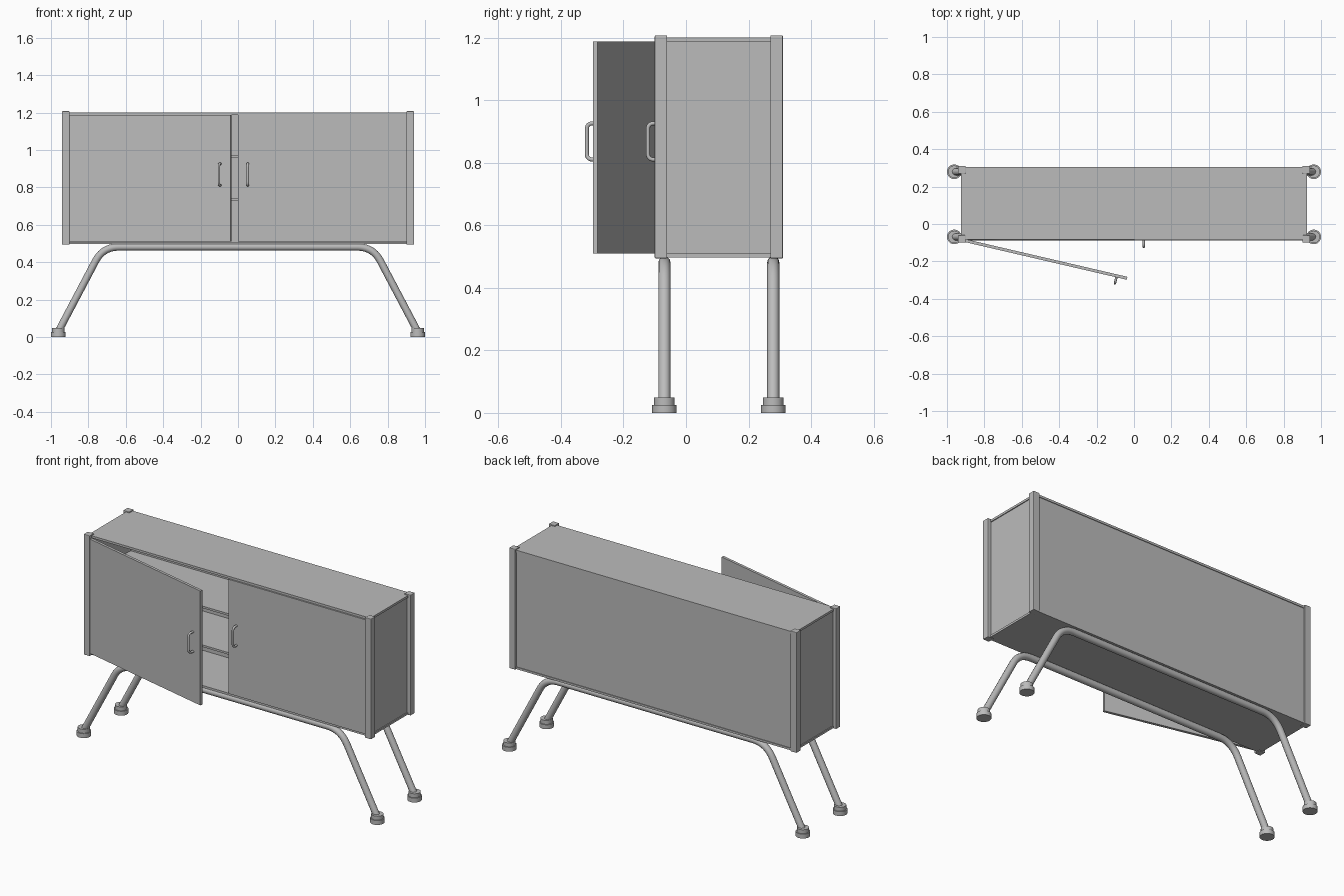
import bpy
from math import radians, cos, sin
from mathutils import Matrix, Vector

cube = bpy.data.objects.get("Cube")
if cube:
    bpy.data.objects.remove(cube, do_unlink=True)

grey = bpy.data.materials.new("light grey")
grey.use_nodes = True
colour = (0.5, 0.5, 0.5, 1)
grey.diffuse_color = colour
grey.node_tree.nodes["Principled BSDF"].inputs["Base Color"].default_value = colour


def box(name, low, high):
    low, high = Vector(low), Vector(high)
    bpy.ops.mesh.primitive_cube_add(size=1)
    ob = bpy.context.object
    ob.name = name
    ob.data.transform(Matrix.Translation((low + high) / 2) @ Matrix.Diagonal((*(high - low), 1)))
    ob.data.materials.append(grey)
    return ob


def cylinder(name, x, y, z0, z1, radius):
    bpy.ops.mesh.primitive_cylinder_add(vertices=32, radius=radius, depth=z1 - z0,
                                        location=(x, y, (z0 + z1) / 2))
    ob = bpy.context.object
    ob.name = name
    ob.data.materials.append(grey)
    bpy.ops.object.shade_smooth_by_angle(angle=radians(35))


def rounded(points, radius, steps=6):
    """Replace each inner corner of a path by a smooth arc."""
    pts = [Vector(p) for p in points]
    path = [pts[0]]
    for a, b, c in zip(pts, pts[1:], pts[2:]):
        p, q = b + (a - b).normalized() * radius, b + (c - b).normalized() * radius
        for i in range(steps + 1):
            t = i / steps
            path.append(p * (1 - t) ** 2 + b * 2 * t * (1 - t) + q * t * t)
    return path + [pts[-1]]


def tube(name, path, radius):
    curve = bpy.data.curves.new(name, "CURVE")
    curve.dimensions = "3D"
    curve.bevel_depth = radius
    curve.bevel_resolution = 4
    curve.use_fill_caps = True
    spline = curve.splines.new("POLY")
    spline.points.add(len(path) - 1)
    for point, co in zip(spline.points, path):
        point.co = (*co, 1)
    ob = bpy.data.objects.new(name, curve)
    bpy.context.collection.objects.link(ob)
    bpy.ops.object.select_all(action="DESELECT")
    ob.select_set(True)
    bpy.context.view_layer.objects.active = ob
    bpy.ops.object.convert(target="MESH")
    ob = bpy.context.object
    ob.data.materials.clear()
    ob.data.materials.append(grey)
    bpy.ops.object.shade_smooth_by_angle(angle=radians(40))
    return ob


# Cabinet shell
FRONT, BACK, HALF = -0.082, 0.304, 0.924
box("top_panel", (-HALF, FRONT, 1.188), (HALF, BACK, 1.201))
box("bottom_panel", (-HALF, FRONT, 0.497), (HALF, BACK, 0.509))
box("back_panel", (-0.91, 0.284, 0.509), (0.91, 0.3, 1.188))
box("right_side_panel", (-0.919, -0.075, 0.509), (-0.903, 0.29, 1.188))
box("left_side_panel", (0.903, -0.075, 0.509), (0.919, 0.29, 1.188))

# Inner shelves
for name, z in (("lower_shelf", 0.73), ("upper_shelf", 0.96)):
    box(name, (-0.905, -0.07, z), (0.905, 0.285, z + 0.012))

# Corner posts, with slightly softened edges
for side, x in (("right", -0.921), ("left", 0.921)):
    for end, y in (("front", -0.08), ("back", 0.29)):
        post = box(f"{end}_{side}_post", (x - 0.02, y - 0.02, 0.494), (x + 0.02, y + 0.02, 1.207))
        bevel = post.modifiers.new("soft_edges", "BEVEL")
        bevel.width = 0.003
        bevel.segments = 2


# Doors with bow handles; each is built closed, in local space from its hinge
def door(name, hinge, length, handle_at, angle, direction):
    x0, x1 = sorted((0, direction * length))
    panel = box(name, (x0, -0.016, 0.51), (x1, 0, 1.187))
    hx = direction * handle_at
    loop = [(hx, y, z) for y, z in ((-0.012, 0.81), (-0.049, 0.81), (-0.049, 0.926), (-0.012, 0.926))]
    handle = tube(name + "_handle", rounded(loop, 0.02), 0.0065)
    for ob in (panel, handle):
        ob.matrix_world = Matrix.Translation((*hinge, 0)) @ Matrix.Rotation(angle, 4, "Z")


door("open_door", (-0.905, -0.08), 0.893, 0.836, radians(-13.1), 1)
door("closed_door", (0.9, -0.073), 0.9, 0.848, 0, -1)

# Bent tube leg frames and stepped feet
for end, y in (("front", -0.069), ("back", 0.279)):
    half_path = rounded([(0, y, 0.481), (0.722, y, 0.481), (0.96, y, 0.03)], 0.085, 10)
    mirrored = [Vector((-p.x, p.y, p.z)) for p in reversed(half_path[1:])]
    tube(f"{end}_leg_frame", mirrored + half_path, 0.0195)
    for side, x in (("right", -0.961), ("left", 0.961)):
        cylinder(f"{end}_{side}_foot_base", x, y, 0, 0.026, 0.039)
        cylinder(f"{end}_{side}_foot_collar", x, y, 0.026, 0.049, 0.033)
